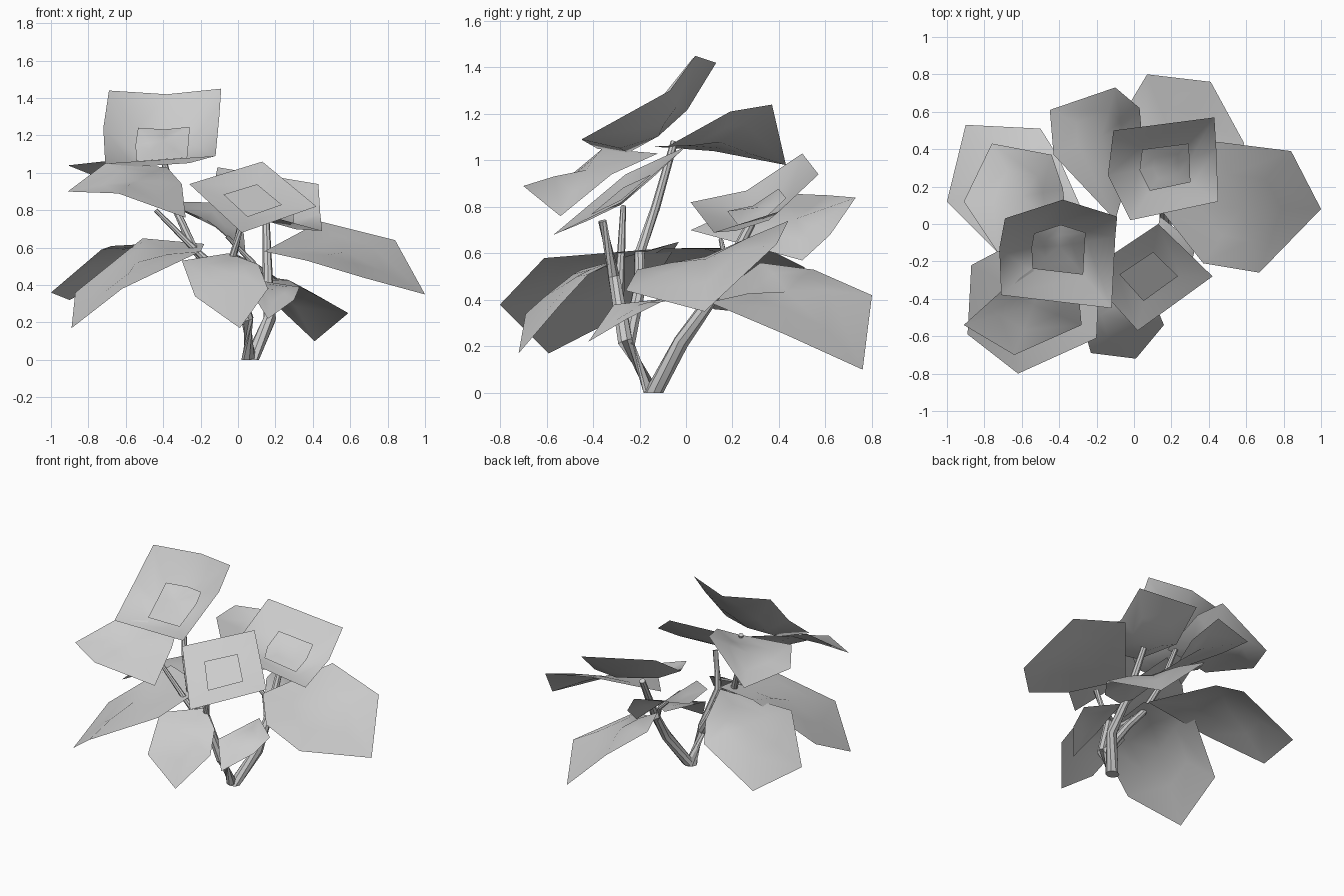
import bpy
import bmesh
from mathutils import Vector

cube = bpy.data.objects.get("Cube")
if cube:
    bpy.data.objects.remove(cube, do_unlink=True)

UNIT = 0.01  # outlines and stem paths are given in hundredths

grey = bpy.data.materials.new("pale_grey")
grey.use_nodes = True
colour = (0.6, 0.6, 0.6, 1)
grey.diffuse_color = colour
grey.node_tree.nodes["Principled BSDF"].inputs["Base Color"].default_value = colour


def finish(name, bm):
    mesh = bpy.data.meshes.new(name)
    bm.to_mesh(mesh)
    bm.free()
    mesh.materials.append(grey)
    for face in mesh.polygons:
        face.use_smooth = True
    obj = bpy.data.objects.new(name, mesh)
    bpy.context.collection.objects.link(obj)
    return obj


def sheet(name, outline, lift, size=1.0, rise=0.0):
    """Thin curved blade: an outline, a half-size ring and a raised or sunken centre."""
    points = [Vector(p) * UNIT for p in outline]
    centre = sum(points, Vector()) / len(points)
    up = Vector((0, 0, UNIT))
    bm = bmesh.new()
    outer = [bm.verts.new(centre + (p - centre) * size + up * rise) for p in points]
    inner = [bm.verts.new(centre + (p - centre) * size / 2 + up * (rise + lift * 0.75))
             for p in points]
    middle = bm.verts.new(centre + up * (rise + lift))
    for i in range(len(points)):
        j = (i + 1) % len(points)
        bm.faces.new((outer[i], outer[j], inner[j], inner[i]))
        bm.faces.new((inner[i], inner[j], middle))
    bmesh.ops.recalc_face_normals(bm, faces=bm.faces)
    if sum(f.normal.z for f in bm.faces) < 0:
        bmesh.ops.reverse_faces(bm, faces=bm.faces)
    finish(name, bm)


def flower(name, outline, lift):
    """Cupped bloom with a small flat heart resting in it."""
    sheet(name, outline, lift)
    sheet(name + "_heart", outline, 0, size=0.46, rise=lift * 0.72 + 1.5)


def stem(name, path, thick, thin, sides=8):
    """Tapering tube swept along a path."""
    points = [Vector(p) * UNIT for p in path]
    last = len(points) - 1
    bm = bmesh.new()
    rings = []
    for i, p in enumerate(points):
        along = points[min(i + 1, last)] - points[max(i - 1, 0)]
        if i == 0:
            along = Vector((0, 0, 1)) if p.z < UNIT else along
        turn = along.to_track_quat("Z", "Y")
        radius = (thick + (thin - thick) * i / last) * UNIT
        ring = bmesh.ops.create_circle(bm, segments=sides, radius=radius)["verts"]
        for v in ring:
            v.co = turn @ v.co + p
        rings.append(ring)
    for a, b in zip(rings, rings[1:]):
        for k in range(sides):
            m = (k + 1) % sides
            bm.faces.new((a[k], a[m], b[m], b[k]))
    bm.faces.new(rings[0])
    bm.faces.new(rings[-1])
    bmesh.ops.recalc_face_normals(bm, faces=bm.faces)
    obj = finish(name, bm)
    bpy.context.view_layer.objects.active = obj
    obj.select_set(True)
    bpy.ops.object.shade_smooth_by_angle()
    obj.select_set(False)


# Branching stems
stem("front_stem", [(6, -14, 0), (5, -26, 22), (-4, -31, 50), (2, -36, 74)], 4.2, 1.8)
stem("back_stem", [(7, -14, 0), (17, -2, 22), (16, 12, 42), (15, 28, 73)], 4.2, 2)
stem("tall_stem", [(5, -25, 20), (-11, -20, 45), (-24, -20, 60), (-33, -13, 80),
                   (-40, -5, 108)], 3, 1.6)
stem("side_shoot", [(-4, -29, 42), (-22, -28, 58), (-44, -27, 80)], 2.4, 1.2)
stem("leaf_stalk", [(16, 10, 38), (8, 18, 52), (-6, 15, 66)], 2, 1)

# Cupped blooms
flower("tall_flower", [(-71, -38, 105), (-12, -45, 109), (-10, -7, 130), (-9, 4, 145),
                       (-38, 13, 142), (-69, 3, 144), (-72, -13, 124)], -18)
flower("back_flower", [(-11, 50, 103), (43, 57, 94), (44, 40, 78), (45, 12, 69),
                       (-2, 2, 82), (-14, 26, 87)], -10)
flower("front_flower", [(13, 0, 106), (42, -28, 82), (2, -57, 68), (-26, -26, 94)], -5)

# Upper leaves
sheet("upper_front_leaf", [(-38, -12, 103), (-30, -32, 94), (-28, -54, 76), (-64, -70, 89),
                           (-91, -54, 90), (-71, -36, 105)], 3)
sheet("upper_back_leaf", [(-35, -8, 106), (-73, -15, 106), (-91, 12, 104), (-76, 43, 98),
                          (-44, 37, 124), (-38, 19, 121)], -2)
sheet("middle_back_leaf", [(-10, 2, 70), (-43, 37, 86), (-45, 61, 85), (-10, 73, 84),
                           (3, 62, 68), (4, 50, 57)], 0)

# Lower drooping leaves
sheet("lower_right_front_leaf", [(-18, -12, 62), (-20, -61, 58), (-62, -80, 38),
                                 (-89, -59, 17), (-87, -22, 36), (-51, -3, 65)], 6)
sheet("lower_right_back_leaf", [(-20, -10, 62), (-73, -15, 59), (-100, 12, 36),
                                (-90, 53, 32), (-50, 51, 54), (-40, 35, 62)], 8)
sheet("lower_back_leaf", [(15, 8, 38), (33, 10, 39), (59, 43, 25), (41, 76, 10),
                          (7, 80, 42), (-8, 55, 53), (0, 32, 56)], 6)
sheet("lower_left_leaf", [(14, 8, 58), (37, -21, 53), (67, -26, 44), (100, 8, 35),
                          (84, 39, 64), (44, 44, 74)], 3)
sheet("lower_front_leaf", [(-5, -30, 57), (-30, -45, 53), (-23, -69, 34), (1, -72, 17),
                           (16, -54, 38), (11, -42, 51)], 5)
sheet("small_front_leaf", [(14, 4, 42), (33, -11, 39), (30, -25, 32), (16, -42, 22),
                           (6, -31, 38)], 3)
